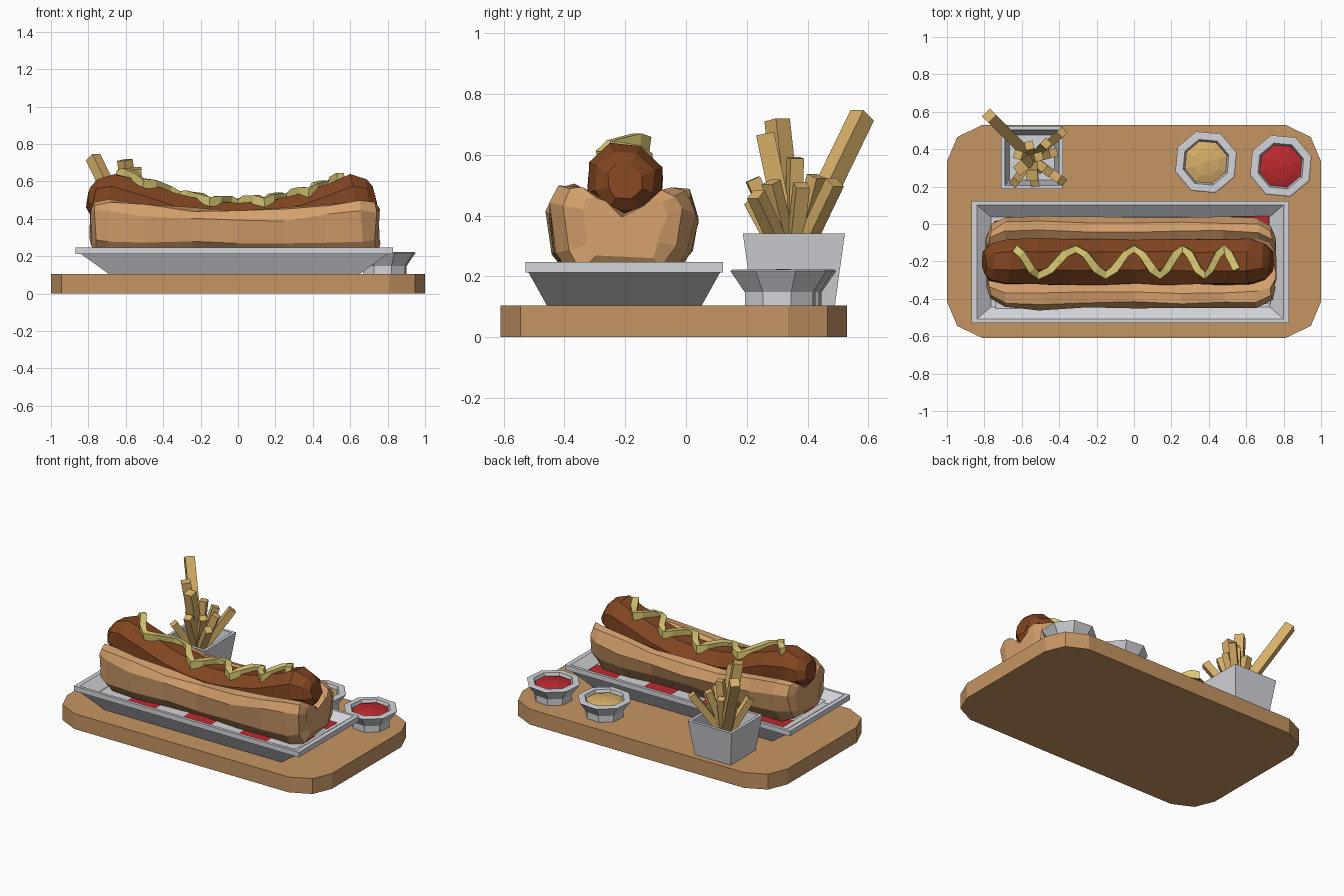
import bpy, bmesh, math, random
from mathutils import Vector

random.seed(4)
if "Cube" in bpy.data.objects:
    bpy.data.objects.remove(bpy.data.objects["Cube"], do_unlink=True)


def material(name, r, g, b):
    m = bpy.data.materials.new(name)
    m.use_nodes = True
    m.diffuse_color = (r, g, b, 1)
    m.node_tree.nodes["Principled BSDF"].inputs["Base Color"].default_value = (r, g, b, 1)
    return m


WOOD = material("wood", 0.56, 0.30, 0.125)
BREAD = material("bread", 0.66, 0.35, 0.15)
MEAT = material("sausage brown", 0.22, 0.06, 0.015)
MUSTARD = material("mustard yellow", 0.69, 0.58, 0.17)
POTATO = material("potato gold", 0.68, 0.43, 0.14)
METAL = material("pale grey", 0.65, 0.66, 0.70)
RED = material("sauce red", 0.50, 0.022, 0.028)


def finish(name, bm, *mats):
    bmesh.ops.recalc_face_normals(bm, faces=bm.faces)
    mesh = bpy.data.meshes.new(name)
    bm.to_mesh(mesh)
    bm.free()
    for m in mats:
        mesh.materials.append(m)
    obj = bpy.data.objects.new(name, mesh)
    bpy.context.collection.objects.link(obj)
    return obj


def loft(name, rings, mat, jitter=0.0):
    """Skin a list of equal-length rings and cap both ends."""
    bm = bmesh.new()
    wobble = lambda: random.uniform(-jitter, jitter)
    loops = [[bm.verts.new((p[0] + wobble(), p[1] + wobble(), p[2] + wobble()))
              for p in ring] for ring in rings]
    for a, b in zip(loops, loops[1:]):
        for i in range(len(a)):
            j = (i + 1) % len(a)
            bm.faces.new((a[i], a[j], b[j], b[i]))
    bm.faces.new(loops[0][::-1])
    bm.faces.new(loops[-1])
    return finish(name, bm, mat)


def rect(cx, cy, hx, hy, z):
    return [(cx + sx * hx, cy + sy * hy, z)
            for sx, sy in ((-1, -1), (1, -1), (1, 1), (-1, 1))]


def octagon(cx, cy, r, z):
    return [(cx + r * math.cos(k * math.pi / 4 + 0.3),
             cy + r * math.sin(k * math.pi / 4 + 0.3), z) for k in range(8)]


# Serving board with two-step clipped corners
corner = [(1.0, 0.375), (0.945, 0.505), (0.81, 0.57)]
quarter2 = [(-x, y) for x, y in reversed(corner)]
half = corner + quarter2
outline = half + [(-x, -y) for x, y in half]
loft("serving_board", [[(x, y - 0.04, z) for x, y in outline] for z in (0, 0.105)], WOOD)

# Shallow tray with a lipped rim
tray = [(0.67, 0.255, 0.105), (0.82, 0.315, 0.213), (0.85, 0.325, 0.213),
        (0.85, 0.325, 0.247), (0.82, 0.305, 0.247), (0.745, 0.24, 0.19)]
loft("tray", [rect(-0.02, -0.203, *lv) for lv in tray], METAL)

# Checkered paper liner
bm = bmesh.new()
cols, rows = 7, 4
grid = [[bm.verts.new((-0.735 + 1.47 * i / cols, -0.235 + 0.47 * j / rows, 0))
         for j in range(rows + 1)] for i in range(cols + 1)]
for i in range(cols):
    for j in range(rows):
        f = bm.faces.new((grid[i][j], grid[i + 1][j], grid[i + 1][j + 1], grid[i][j + 1]))
        f.material_index = (i + j) % 2
paper = finish("paper_liner", bm, METAL, RED)
paper.location = (-0.01, -0.205, 0.203)
paper.rotation_euler.z = math.radians(1)

# Bun: a two-lobed section that lifts and tapers towards its ends
section = [(-0.17, 0.195), (-0.235, 0.27), (-0.25, 0.39), (-0.22, 0.44), (-0.165, 0.45),
           (-0.12, 0.42), (0, 0.34), (0.12, 0.41), (0.165, 0.44), (0.215, 0.43),
           (0.245, 0.36), (0.22, 0.28), (0.16, 0.195)]
stations = [(-0.785, 0.55), (-0.765, 0.8), (-0.69, 0.97), (-0.5, 1), (-0.25, 0.97), (0, 0.96),
            (0.25, 0.97), (0.48, 1), (0.66, 0.97), (0.735, 0.8), (0.755, 0.55)]
bun = []
for x, s in stations:
    lift = 0.06 * min(1, (x / 0.7) ** 2)
    bun.append([(x, -0.205 + y * s, 0.34 + (z - 0.34) * s + (lift if z > 0.3 else 0))
                for y, z in section])
loft("bun", bun, BREAD, 0.009)


# Sausage bent upwards at both ends
def axis_z(x):
    return 0.365 + 0.15 * min(1, (x / 0.6) ** 2)


sausage = []
for x, r in [(-0.8, 0.06), (-0.765, 0.105), (-0.68, 0.13), (-0.52, 0.13), (-0.35, 0.13),
             (-0.17, 0.13), (0, 0.13), (0.17, 0.13), (0.35, 0.13), (0.5, 0.13),
             (0.62, 0.13), (0.7, 0.105), (0.735, 0.06)]:
    lean = -0.25 * x
    sausage.append([(x + lean * r * math.sin(a), -0.203 + r * math.cos(a), axis_z(x) + r * math.sin(a))
                    for a in (k * math.pi / 4 + 0.35 for k in range(8))])
loft("sausage", sausage, MEAT, 0.006)

# Mustard ribbon weaving along the top of the sausage
turns = [-0.64, -0.51, -0.31, -0.15, 0.0, 0.14, 0.26, 0.38, 0.48, 0.58]
path = []
for k, (a, b) in enumerate(zip(turns, turns[1:])):
    for t in (0, 0.3, 0.7):
        dy = 0.07 * math.cos(math.pi * (k + t))
        x = a + (b - a) * t
        path.append(Vector((x, -0.203 + dy, axis_z(x) + math.sqrt(0.128 ** 2 - dy * dy))))
ribbon = []
for k, p in enumerate(path):
    d = path[min(k + 1, len(path) - 1)] - path[max(k - 1, 0)]
    side = Vector((-d.y, d.x, 0)).normalized() * 0.02
    up = Vector((0, 0, 0.034))
    down = Vector((0, 0, -0.015))
    ribbon.append([p - side + down, p + side + down, p + side + up, p - side + up])
loft("mustard_ribbon", ribbon, MUSTARD, 0.004)

# Tapered fries box
box = [(0.135, 0.135, 0.105), (0.165, 0.168, 0.342), (0.145, 0.148, 0.342), (0.12, 0.12, 0.13)]
loft("fries_box", [rect(-0.545, 0.355, *lv) for lv in box], METAL)

# Fries fanning out of the box: tip positions
tips = [(-0.775, 0.58, 0.73), (-0.605, 0.30, 0.715), (-0.545, 0.26, 0.67), (-0.51, 0.36, 0.59),
        (-0.385, 0.49, 0.51), (-0.385, 0.23, 0.47), (-0.64, 0.22, 0.45), (-0.53, 0.22, 0.52),
        (-0.43, 0.38, 0.50), (-0.62, 0.37, 0.48), (-0.47, 0.43, 0.53), (-0.56, 0.42, 0.50),
        (-0.46, 0.28, 0.51)]
for tip in tips:
    end = Vector(tip)
    start = Vector((-0.545 - 0.2 * (end.x + 0.545), 0.35 - 0.2 * (end.y - 0.35), 0.16))
    turn = (end - start).to_track_quat('Z', 'Y')
    h = 0.03 if end.z > 0.6 else 0.023
    square = [turn @ Vector(c) for c in rect(0, 0, h, h, 0)]
    loft("fry", [[start + c for c in square], [end + c for c in square]], POTATO)

# Dip cups with domed sauce
cup = [(0.122, 0.105), (0.122, 0.148), (0.172, 0.218), (0.165, 0.222), (0.128, 0.222), (0.11, 0.17)]
dome = [(0.112, 0.18), (0.118, 0.203), (0.075, 0.216), (0.004, 0.225)]
for label, cx, cy, sauce in (("mustard", 0.385, 0.33, POTATO), ("red", 0.785, 0.31, RED)):
    loft(label + "_dip_cup", [octagon(cx, cy, *lv) for lv in cup], METAL)
    loft(label + "_dip", [octagon(cx, cy, *lv) for lv in dome], sauce)
